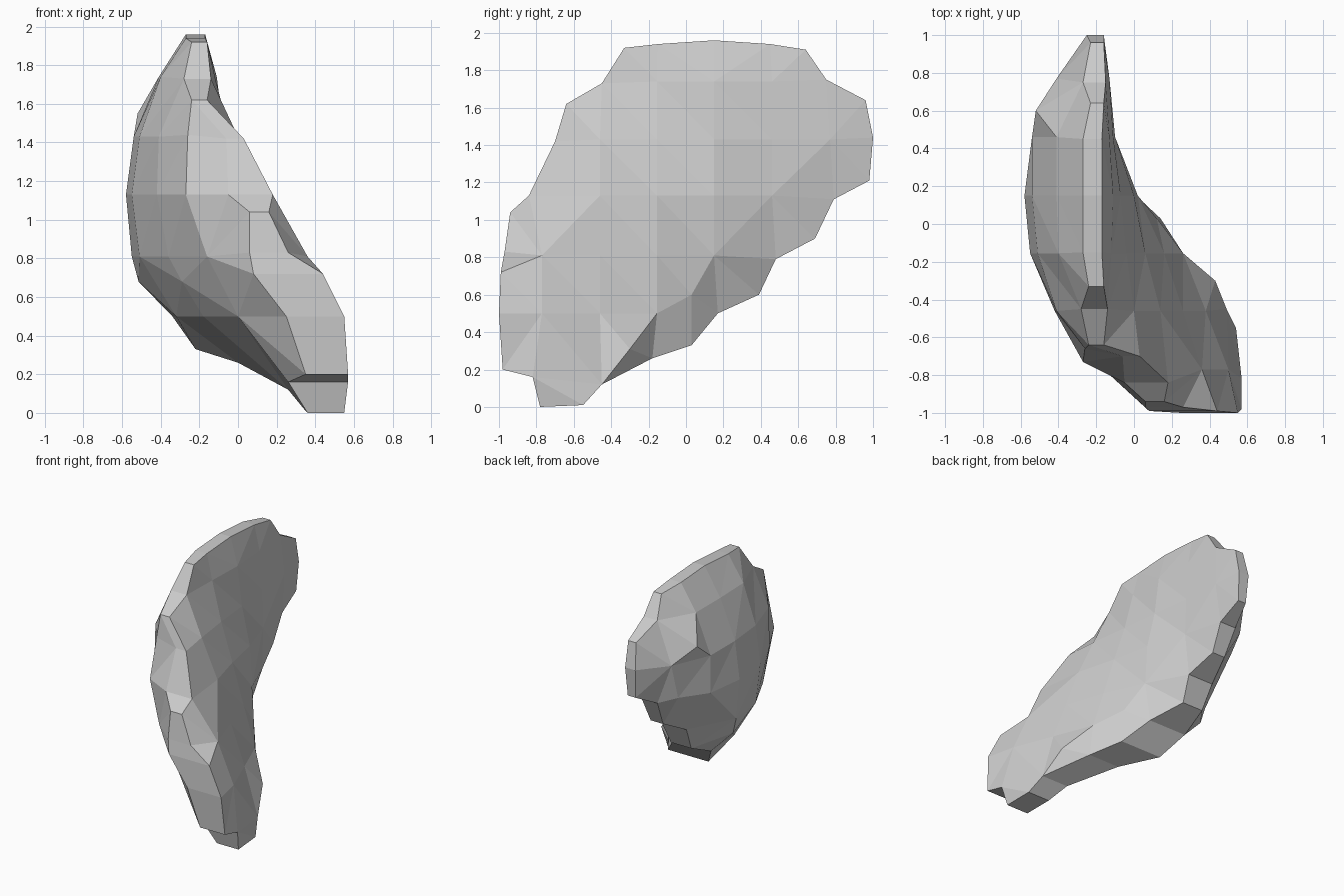
import bpy
import bmesh
from mathutils import Vector
from mathutils.geometry import delaunay_2d_cdt

cube = bpy.data.objects.get("Cube")
if cube:
    bpy.data.objects.remove(cube, do_unlink=True)

# Rim of the curved shell: y, z, outer x, inner x
RIM = [
    (-.33, 1.92, -.24, -.16), (-.15, 1.94, -.27, -.17),
    (.15, 1.96, -.27, -.17), (.45, 1.94, -.27, -.17),
    (.64, 1.91, -.23, -.16), (.75, 1.75, -.27, -.15),
    (.96, 1.64, -.23, -.16), (1, 1.44, -.25, -.16),
    (.98, 1.21, -.24, -.17), (.79, 1.11, -.3, -.16),
    (.69, .9, -.28, -.17), (.48, .79, -.34, -.12),
    (.39, .6, -.32, -.14), (.17, .5, -.34, -.01),
    (.03, .33, -.22, .14), (-.18, .26, 0, .27),
    (-.45, .12, .26, .49), (-.55, .01, .35, .54),
    (-.78, 0, .36, .55), (-.82, .16, .26, .57),
    (-.98, .2, .35, .57), (-1, .5, .25, .55),
    (-.99, .72, .08, .44), (-.97, .83, .06, .26),
    (-.94, 1.04, .06, .16), (-.84, 1.13, -.05, .18),
    (-.7, 1.42, -.06, .03), (-.64, 1.62, -.24, -.16),
    (-.45, 1.73, -.28, -.14),
]

# Interior rows of each side: height, first column, x of each column
COLUMNS = (-.77, -.46, -.155, .15, .46, .77)
OUTER_ROWS = [
    (1.74, 2, (-.4, -.41, -.41)),
    (1.43, 1, (-.41, -.51, -.54, -.54, -.41)),
    (1.13, 1, (-.42, -.55, -.58, -.54)),
    (.81, 0, (-.16, -.36, -.51, -.55)),
    (.5, 0, (0, -.18, -.32)),
]
INNER_ROWS = [
    (1.74, 2, (-.12, -.11, -.13)),
    (1.43, 1, (0, -.04, -.07, -.11, -.13)),
    (1.13, 1, (.14, .06, 0, -.1)),
    (.81, 0, (.36, .26, .16, .02)),
    (.5, 0, (.5, .38, .26)),
]

# Extra points where a side bends sharply: x, y, z
OUTER_BENDS = [(-.515, .14, .68), (-.52, .6, 1.55), (-.26, -.66, 1.44),
               (-.27, -.73, 1.13), (-.42, .7, 1.15), (-.29, -.5, .68)]
INNER_BENDS = [(.12, .03, .6), (.43, -.3, .31)]


def interior(rows, bends):
    """All points of one side that lie within the rim."""
    points = [Vector(p) for p in bends]
    for z, first, depths in rows:
        points += [Vector((x, y, z)) for x, y in zip(depths, COLUMNS[first:])]
    return points


def add_side(bm, rim_x, points):
    """Facet one side of the shell and return its rim vertices."""
    rim = [Vector((rim_x(row), row[0], row[1])) for row in RIM]
    verts = [bm.verts.new(p) for p in rim + points]
    layout = [v.co.yz for v in verts]
    boundary = list(reversed(range(len(rim))))
    _, _, triangles, origin, _, _ = delaunay_2d_cdt(
        layout, [], [boundary], 1, 1e-5)
    faces = [bm.faces.new([verts[origin[i][0]] for i in triangle])
             for triangle in triangles]
    bmesh.ops.join_triangles(bm, faces=faces, angle_face_threshold=.5,
                             angle_shape_threshold=.7)
    return verts[:len(rim)]


bm = bmesh.new()
outer = add_side(bm, lambda row: row[2], interior(OUTER_ROWS, OUTER_BENDS))
inner = add_side(bm, lambda row: row[3], interior(INNER_ROWS, INNER_BENDS))

# Rim wall joining the two sides
for i in range(len(RIM)):
    bm.faces.new((outer[i - 1], outer[i], inner[i], inner[i - 1]))
bmesh.ops.recalc_face_normals(bm, faces=bm.faces[:])

mesh = bpy.data.meshes.new("curved_shell")
bm.to_mesh(mesh)
bm.free()

# Plain grey colour
grey = bpy.data.materials.new("plain_grey")
grey.use_nodes = True
colour = (.6, .6, .6, 1)
grey.diffuse_color = colour
grey.node_tree.nodes["Principled BSDF"].inputs["Base Color"].default_value = colour
mesh.materials.append(grey)

shell = bpy.data.objects.new("curved_shell", mesh)
bpy.context.collection.objects.link(shell)
